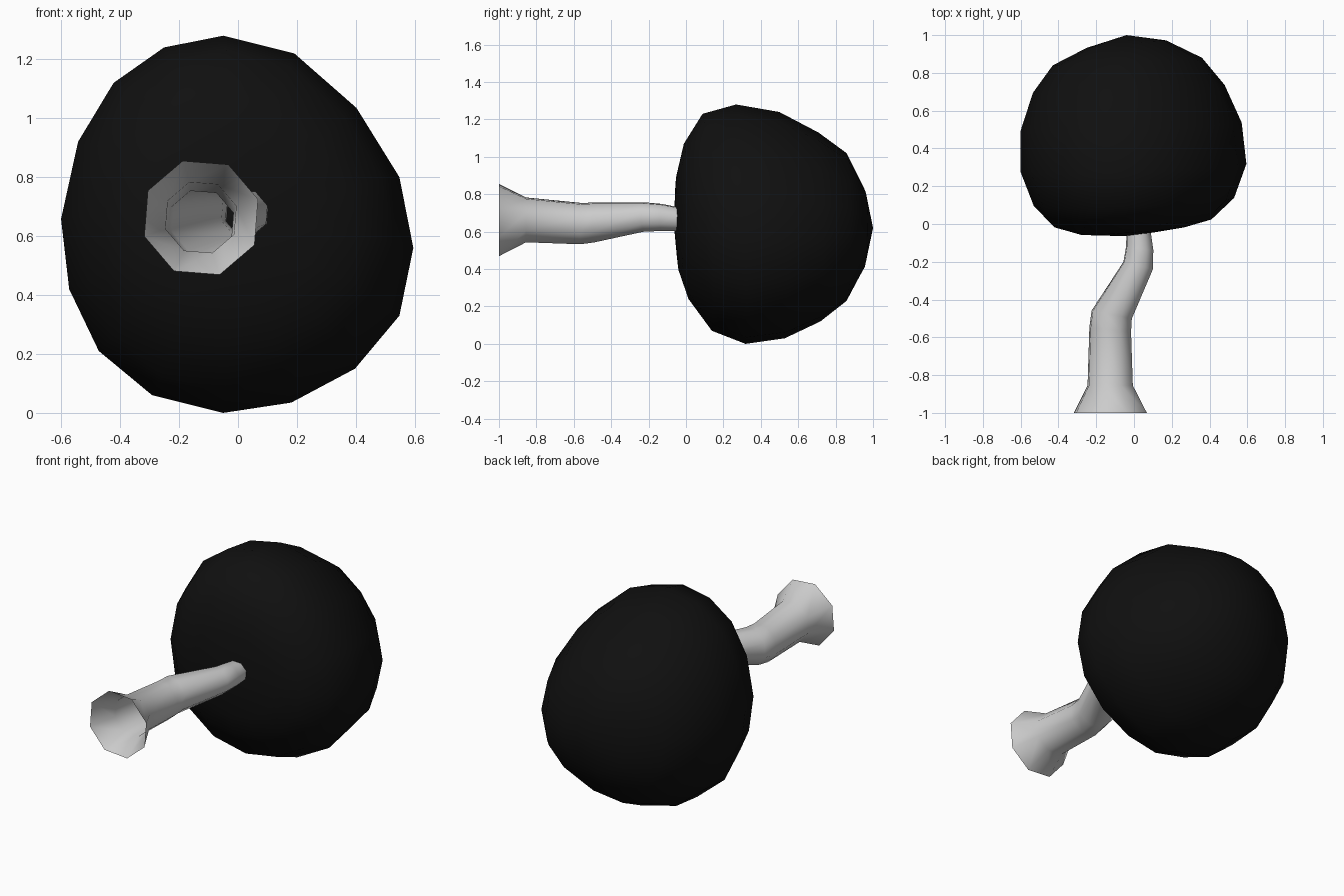
import bpy, bmesh, math

if "Cube" in bpy.data.objects:
    bpy.data.objects.remove(bpy.data.objects["Cube"])


def loft(name, rings, start_pole=None, end_pole=None, color=None):
    """Skin a list of rings (each a list of points); optional poles close the ends."""
    bm = bmesh.new()
    loops = [[bm.verts.new(p) for p in ring] for ring in rings]
    n = len(loops[0])
    for a, b in zip(loops, loops[1:]):
        for i in range(n):
            j = (i + 1) % n
            bm.faces.new((a[i], a[j], b[j], b[i]))
    for pole, loop in ((start_pole, loops[0]), (end_pole, loops[-1])):
        if pole:
            tip = bm.verts.new(pole)
            for i in range(n):
                bm.faces.new((tip, loop[i], loop[(i + 1) % n]))
    bmesh.ops.recalc_face_normals(bm, faces=bm.faces)
    mesh = bpy.data.meshes.new(name)
    bm.to_mesh(mesh)
    bm.free()
    for f in mesh.polygons:
        f.use_smooth = True
    obj = bpy.data.objects.new(name, mesh)
    bpy.context.collection.objects.link(obj)
    if color:
        mat = bpy.data.materials.new(name + "_paint")
        mat.diffuse_color = color
        mat.use_nodes = True
        mat.node_tree.nodes["Principled BSDF"].inputs["Base Color"].default_value = mat.diffuse_color
        mesh.materials.append(mat)
    return obj


# Body: slightly uneven 16-sided front outline, repeated along y
outline = [(-0.05, 1.28), (0.19, 1.22), (0.40, 1.035), (0.545, 0.80),
           (0.592, 0.56), (0.545, 0.33), (0.395, 0.15), (0.18, 0.035),
           (-0.05, 0.0), (-0.29, 0.06), (-0.47, 0.21), (-0.57, 0.42),
           (-0.597, 0.66), (-0.54, 0.92), (-0.42, 1.12), (-0.25, 1.24)]
# y at top, y at bottom, x left, x right, z bottom, z top
body_rings = [(-0.045, -0.03, -0.28, 0.27, 0.37, 0.91),
              (-0.01, 0.015, -0.42, 0.41, 0.24, 1.07),
              (0.09, 0.14, -0.53, 0.53, 0.07, 1.23),
              (0.27, 0.32, -0.60, 0.595, 0.0, 1.28),
              (0.50, 0.53, -0.60, 0.57, 0.03, 1.24),
              (0.71, 0.72, -0.535, 0.48, 0.12, 1.13),
              (0.86, 0.86, -0.43, 0.36, 0.23, 1.02),
              (0.955, 0.95, -0.25, 0.17, 0.40, 0.83)]
rings = []
for yt, yb, xl, xr, zb, zt in body_rings:
    ring = []
    for ox, oz in outline:
        u, v = (ox + 0.597) / 1.189, oz / 1.28
        ring.append((xl + u * (xr - xl), yb + v * (yt - yb) + (u - 0.5) * 0.04,
                     zb + v * (zt - zb)))
    rings.append(ring)
loft("body", rings, (-0.02, -0.065, 0.64), (-0.04, 1.0, 0.62), (0.005, 0.005, 0.005, 1))

# Snout: open eight-sided bent tube with a flared mouth
# centre x, y, z, radius, sideways tilt
tube = [(-0.125, -1.0, 0.662, 0.203, 0),
        (-0.126, -0.855, 0.663, 0.126, 0),
        (-0.126, -0.56, 0.643, 0.116, -0.1),
        (-0.118, -0.48, 0.65, 0.112, -0.2),
        (0.022, -0.22, 0.678, 0.082, -0.25),
        (0.030, -0.13, 0.676, 0.076, -0.1),
        (0.025, -0.05, 0.668, 0.068, 0),
        (0.025, 0.0, 0.667, 0.066, 0)]
rings = []
for cx, cy, cz, r, tilt in tube:
    angles = [math.radians(108 + 45 * i) for i in range(8)]
    rings.append([(cx + r * math.cos(a), cy + tilt * r * math.cos(a), cz + r * math.sin(a))
                  for a in angles])
loft("snout", rings)
